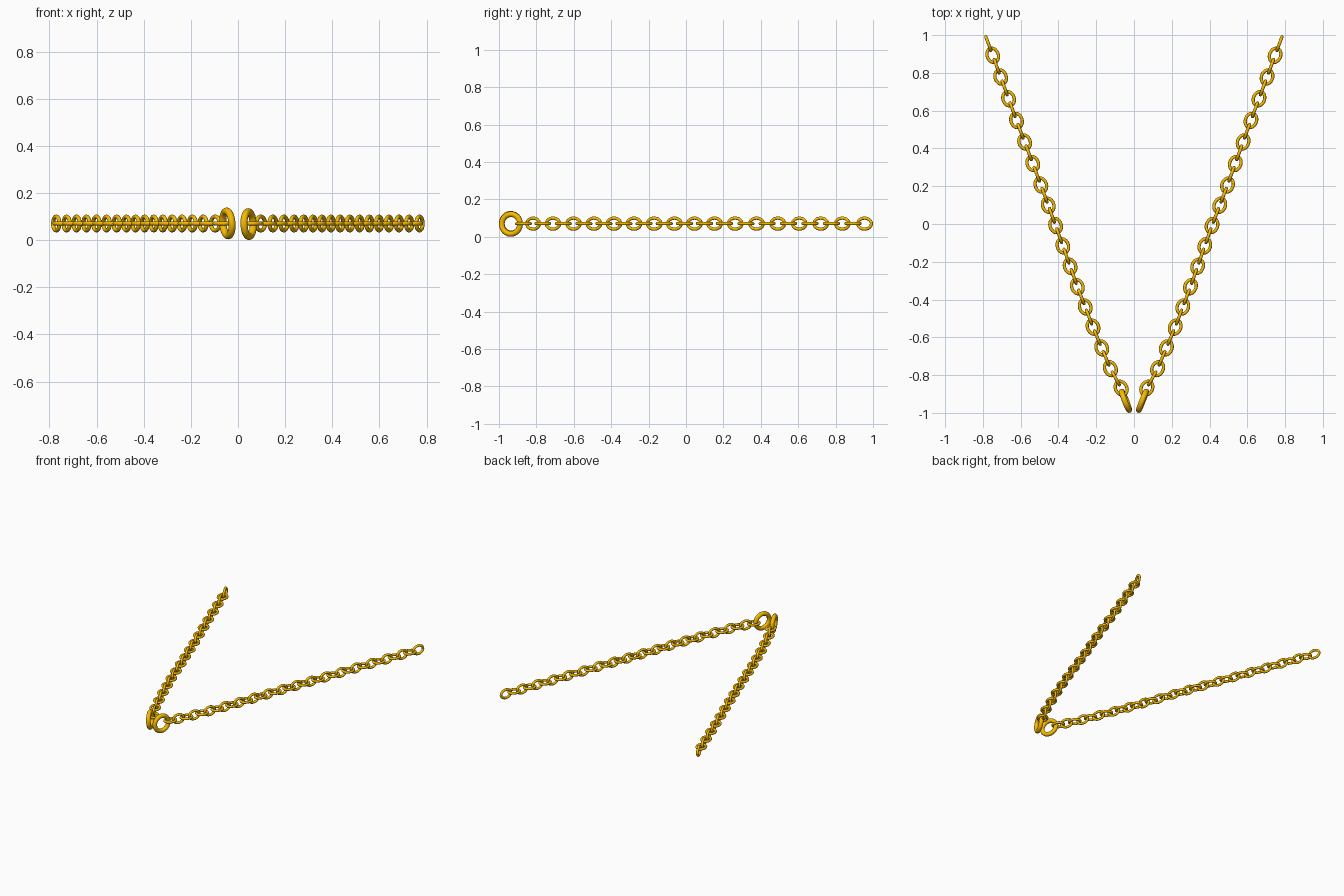
import bpy, bmesh
from math import cos, sin, pi, radians
from mathutils import Vector, Matrix

if "Cube" in bpy.data.objects:
    bpy.data.objects.remove(bpy.data.objects["Cube"])

gold = bpy.data.materials.new("gold")
gold.diffuse_color = (0.95, 0.50, 0.0, 1)
gold.use_nodes = True
gold.node_tree.nodes["Principled BSDF"].inputs["Base Color"].default_value = gold.diffuse_color


def add_hoop(bm, a, b, r, mat, n=32, m=12):
    """Round tube of radius r swept round an ellipse with half axes a, b."""
    rings = []
    for i in range(n):
        t = 2 * pi * i / n
        centre = Vector((a * cos(t), b * sin(t), 0))
        out = Vector((b * cos(t), a * sin(t), 0)).normalized()
        rings.append([bm.verts.new(mat @ (centre + out * (r * cos(2 * pi * j / m))
                                          + Vector((0, 0, r * sin(2 * pi * j / m)))))
                      for j in range(m)])
    for i in range(n):
        p, q = rings[i], rings[(i + 1) % n]
        for j in range(m):
            k = (j + 1) % m
            f = bm.faces.new((p[j], q[j], q[k], p[k]))
            f.smooth = True


def finish(bm, name):
    bmesh.ops.recalc_face_normals(bm, faces=bm.faces)
    me = bpy.data.meshes.new(name)
    bm.to_mesh(me)
    bm.free()
    me.materials.append(gold)
    bpy.context.collection.objects.link(bpy.data.objects.new(name, me))


def sample(path, s):
    """Linear interpolation of (s, x, y) stations."""
    for (s0, x0, y0), (s1, x1, y1) in zip(path, path[1:]):
        if s <= s1 or s1 == path[-1][0]:
            f = (s - s0) / (s1 - s0)
            return Vector((x0 + (x1 - x0) * f, y0 + (y1 - y0) * f, 0))


def frame(pos, d, roll):
    d = d.normalized()
    side = Vector((-d.y, d.x, 0))
    rot = Matrix((d, side, Vector((0, 0, 1)))).transposed().to_4x4()
    return Matrix.Translation(pos) @ rot @ Matrix.Rotation(roll, 4, 'X')


# Chain paths: link station, x, y
left = [(0, -.771, .955), (1, -.748, .893), (7, -.622, .548), (13, -.493, .206),
        (17, -.415, -.008), (23, -.300, -.332), (27, -.217, -.546),
        (31, -.125, -.766), (33, -.068, -.869)]
right = [(0, .770, .955), (1, .747, .893), (7, .619, .548), (13, .495, .206),
         (17, .413, -.008), (23, .299, -.332), (27, .218, -.546),
         (31, .125, -.766), (33, .068, -.869)]

for name, path, ring_pos, tilt in (
        ("left", left, Vector((-.045, -.936, .071)), radians(4)),
        ("right", right, Vector((.045, -.936, .068)), radians(2))):
    # Alternating upright and flat links
    bm = bmesh.new()
    for i in range(34):
        pos = sample(path, i)
        d = sample(path, max(i - 1, 0)) - sample(path, min(i + 1, 33))
        pos.z = .0705
        add_hoop(bm, .0385, .0295, .0085, frame(pos, d, pi / 2 if i % 2 == 0 else 0))
    finish(bm, name + "_chain")
    # Heavy end ring
    bm = bmesh.new()
    d = Vector((-.37 if name == "left" else .37, .93, 0))
    add_hoop(bm, .0525, .0525, .0150, frame(ring_pos, d, pi / 2 - tilt), 48, 16)
    finish(bm, name + "_end_ring")
